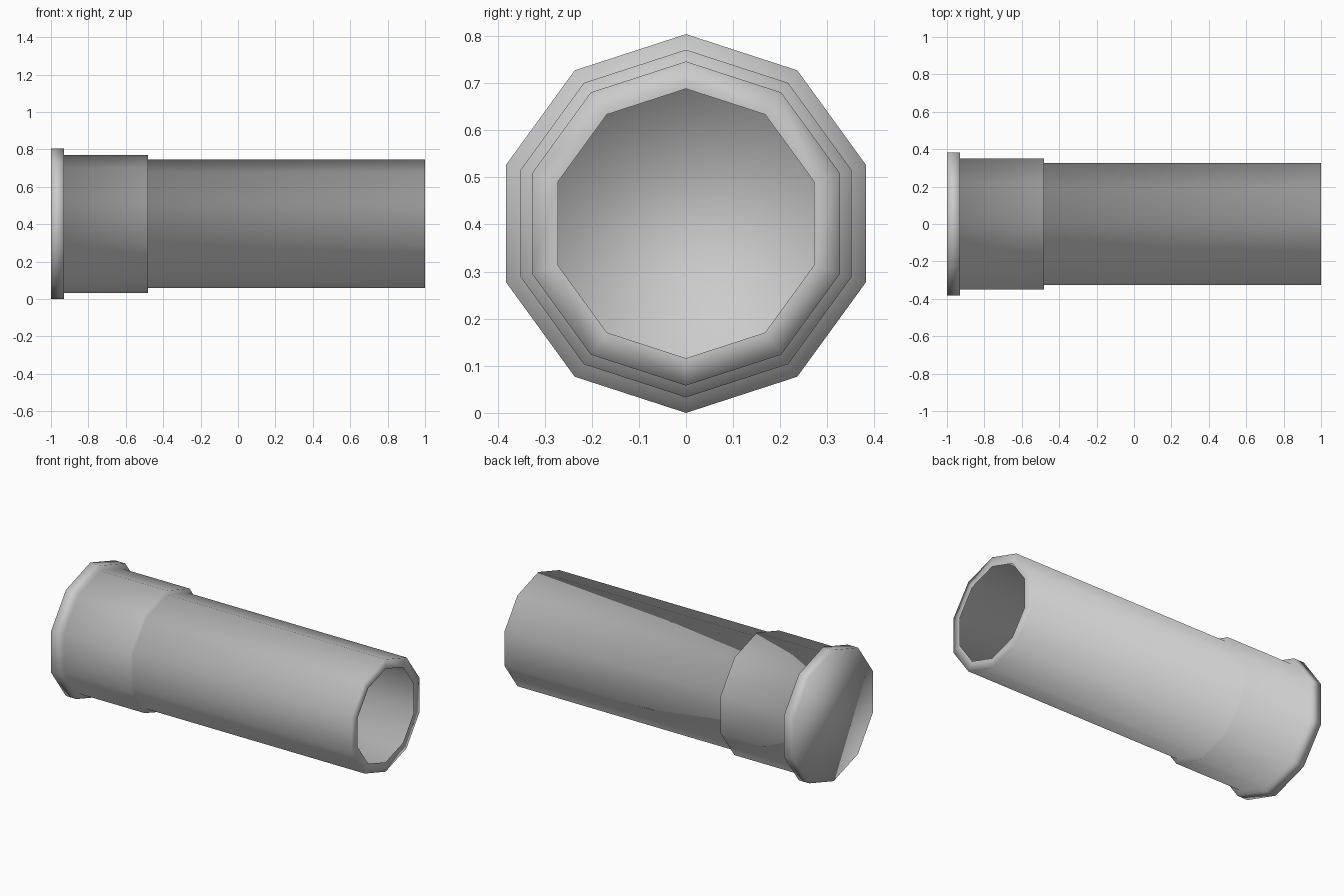
import bpy, bmesh, math

if "Cube" in bpy.data.objects:
    bpy.data.objects.remove(bpy.data.objects["Cube"])

SIDES = 10
CENTRE_Z = 0.402

# Profile along x: (position, radius), from closed flanged end to open lipped end
PROFILE = [(-1.0, 0.402), (-0.93, 0.402),    # flange
           (-0.93, 0.369), (-0.48, 0.369),   # collar
           (-0.48, 0.344), (1.0, 0.344),     # long barrel
           (1.0, 0.286)]                     # flat lip around the opening

bm = bmesh.new()
rings = []
for x, r in PROFILE:
    ring = []
    for i in range(SIDES):
        a = 2 * math.pi * i / SIDES          # first corner points straight up
        ring.append(bm.verts.new((x, r * math.sin(a), CENTRE_Z + r * math.cos(a))))
    rings.append(ring)

# Skin between neighbouring rings
for a, b in zip(rings, rings[1:]):
    for i in range(SIDES):
        j = (i + 1) % SIDES
        bm.faces.new((a[i], b[i], b[j], a[j]))

# Closed end cap; the lip end stays open into the hollow tube
bm.faces.new(rings[0])
bmesh.ops.recalc_face_normals(bm, faces=bm.faces)
cap = [f for f in bm.faces if len(f.verts) == SIDES][0]
if cap.normal.x > 0:
    bmesh.ops.reverse_faces(bm, faces=bm.faces)

for f in bm.faces:
    f.smooth = True

mesh = bpy.data.meshes.new("flanged_tube")
bm.to_mesh(mesh)
bm.free()
tube = bpy.data.objects.new("flanged_tube", mesh)
bpy.context.collection.objects.link(tube)
